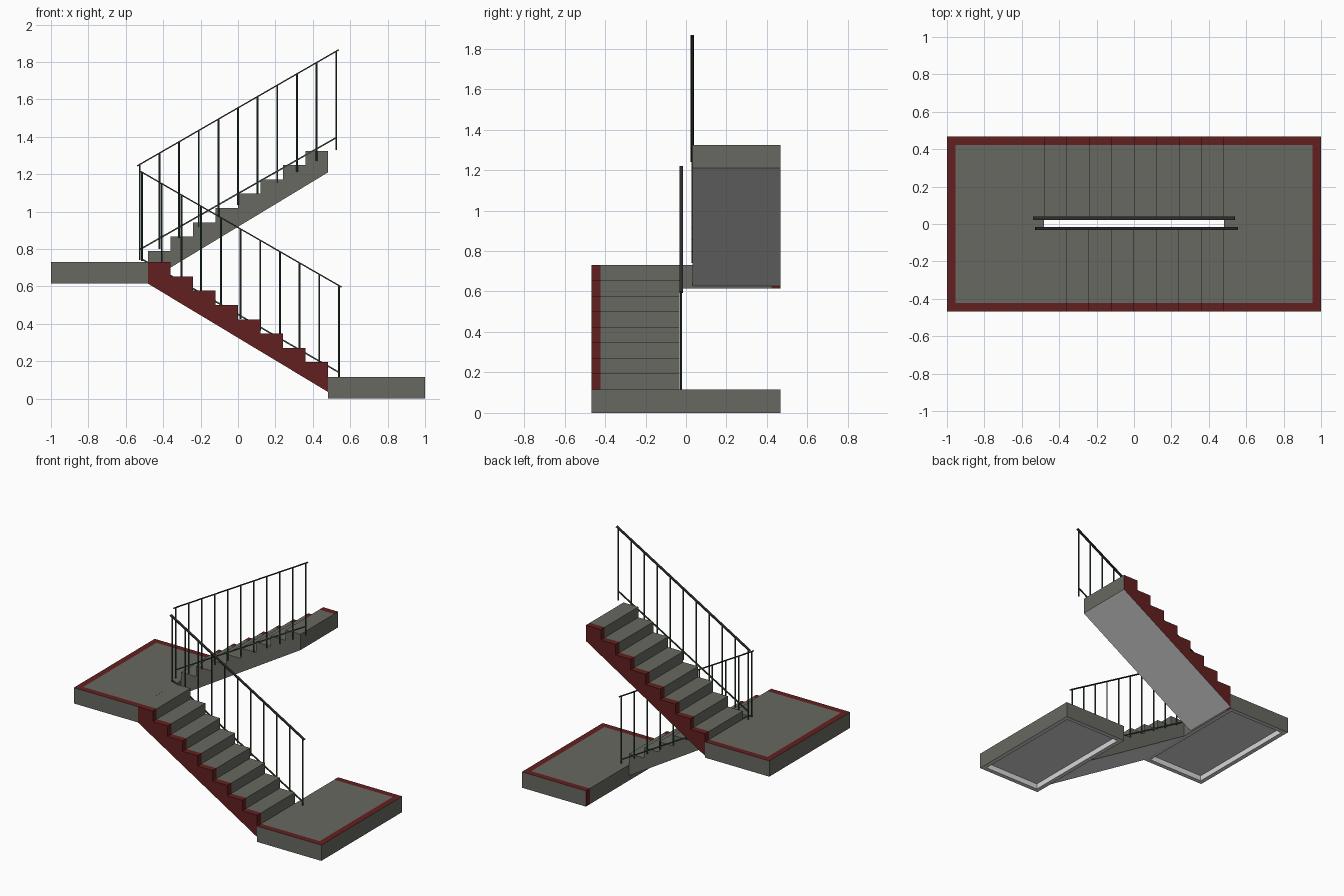
import bpy, bmesh, math
from mathutils import Vector, Matrix

if "Cube" in bpy.data.objects:
    bpy.data.objects.remove(bpy.data.objects["Cube"])


def material(name, rgb):
    m = bpy.data.materials.new(name)
    m.diffuse_color = (*rgb, 1)
    m.use_nodes = True
    m.node_tree.nodes["Principled BSDF"].inputs["Base Color"].default_value = m.diffuse_color
    return m


CONCRETE = material("concrete grey", (0.14, 0.14, 0.12))
RED = material("dark red paint", (0.125, 0.014, 0.014))
SOFFIT = material("light soffit", (0.68, 0.68, 0.68))
IRON = material("dark handrail", (0.03, 0.027, 0.027))
GREEN = material("dark green metal", (0.03, 0.06, 0.04))

HX, HY, INNER, BORDER = 1.0, 0.467, 0.482, 0.045
EDGE = HY - BORDER


def finish(name, bm, mats, rule=None):
    bmesh.ops.recalc_face_normals(bm, faces=bm.faces)
    bm.normal_update()
    if rule:
        for f in bm.faces:
            f.material_index = rule(f.calc_center_median(), f.normal)
    me = bpy.data.meshes.new(name)
    bm.to_mesh(me)
    bm.free()
    for m in mats:
        me.materials.append(m)
    ob = bpy.data.objects.new(name, me)
    bpy.context.collection.objects.link(ob)
    return ob


def cut(bm, co, no):
    bmesh.ops.bisect_plane(bm, geom=bm.verts[:] + bm.edges[:] + bm.faces[:],
                           plane_co=co, plane_no=no)


# Landings: slab with recessed underside and red border on three sides
def landing(name, side, z0, z1):
    bm = bmesh.new()
    w = HX - INNER
    bmesh.ops.create_cube(bm, size=1, matrix=Matrix.Translation(
        (side * (HX + INNER) / 2, 0, (z0 + z1) / 2)) @ Matrix.Diagonal((w, 2 * HY, z1 - z0, 1)))
    bm.normal_update()
    bottom = [f for f in bm.faces if f.normal.z < -0.9]
    bmesh.ops.inset_region(bm, faces=bottom, thickness=BORDER)
    ret = bmesh.ops.extrude_face_region(bm, geom=bottom)
    bmesh.ops.translate(bm, vec=(0, 0, 0.04),
                        verts=[v for v in ret["geom"] if isinstance(v, bmesh.types.BMVert)])
    bmesh.ops.delete(bm, geom=bottom, context="FACES")
    cut(bm, (0, EDGE, 0), (0, 1, 0))
    cut(bm, (0, -EDGE, 0), (0, 1, 0))
    cut(bm, (side * (HX - BORDER), 0, 0), (1, 0, 0))

    def rule(c, n):
        x = c.x * side
        outer = x > HX - 0.002 or abs(c.y) > HY - 0.002
        on_inner_end = x < INNER + 0.002
        if n.z < -0.5 or (not outer and not on_inner_end and abs(n.z) < 0.5):
            return 2
        if n.z > 0.5 and (abs(c.y) > EDGE or x > HX - BORDER):
            return 1
        if on_inner_end and abs(c.y) > EDGE:
            return 1
        return 0

    finish(name, bm, (CONCRETE, RED, SOFFIT), rule)


landing("lower_landing", 1, 0.0, 0.115)
landing("upper_landing", -1, 0.615, 0.73)


# Flights: stepped profile extruded in y, outer strip painted red
def flight(name, direction, ysign, first, rise, low, high):
    run = 2 * INNER / 8
    pts = [(-INNER, low)]
    for i in range(8):
        z = first + rise * i
        pts += [(-INNER + run * i, z), (-INNER + run * (i + 1), z)]
    pts.append((INNER, high))
    bm = bmesh.new()
    y0, y1 = ysign * 0.033, ysign * HY
    face = bm.faces.new([bm.verts.new((direction * x, y0, z)) for x, z in pts])
    ret = bmesh.ops.extrude_face_region(bm, geom=[face])
    bmesh.ops.translate(bm, vec=(0, y1 - y0, 0),
                        verts=[v for v in ret["geom"] if isinstance(v, bmesh.types.BMVert)])
    cut(bm, (0, ysign * EDGE, 0), (0, 1, 0))

    def rule(c, n):
        if n.z < -0.3:
            return 2
        top_end = c.x * direction > INNER - 0.002 and abs(n.x) > 0.5
        return 1 if abs(c.y) > EDGE and not top_end else 0

    finish(name, bm, (CONCRETE, RED, SOFFIT), rule)


flight("lower_flight", -1, -1, 0.195, 0.0764, 0.035, 0.615)
flight("upper_flight", 1, 1, 0.79, 0.0764, 0.627, 1.21)


# Railings: flat handrail, lower bar and round balusters
def bar(bm, a, b, wy, wz):
    a, b = Vector(a), Vector(b)
    d = b - a
    rot = Matrix.Rotation(-math.atan2(d.z, d.x), 4, "Y")
    bmesh.ops.create_cube(bm, size=1, matrix=Matrix.Translation((a + b) / 2) @ rot
                          @ Matrix.Diagonal((d.length, wy, wz, 1)))


def railing(name, y, top, low, foot, x0, x1):
    # each line is (z at x0, z at x1)
    slope = (top[1] - top[0]) / (x1 - x0)
    bm = bmesh.new()
    e = 0.014
    bar(bm, (x0 - e, y, top[0] - e * slope), (x1 + e, y, top[1] + e * slope), 0.018, 0.007)
    finish(name + "_handrail", bm, (IRON,))
    bm = bmesh.new()
    bar(bm, (x0, y, low[0]), (x1, y, low[1]), 0.008, 0.008)
    for i in range(11):
        t = i / 10
        zt = top[0] + (top[1] - top[0]) * t
        zf = foot[0] + (foot[1] - foot[0]) * t
        bmesh.ops.create_cone(bm, cap_ends=True, segments=8, radius1=0.005, radius2=0.005,
                              depth=zt - zf, matrix=Matrix.Translation(
                                  (x0 + (x1 - x0) * t, y, (zt + zf) / 2)))
    finish(name + "_balusters", bm, (GREEN,))


railing("lower_railing", -0.024, (1.21, 0.604), (0.745, 0.14), (0.735, 0.115), -0.513, 0.54)
railing("upper_railing", 0.031, (1.252, 1.857), (0.797, 1.395), (0.74, 1.33), -0.525, 0.525)
